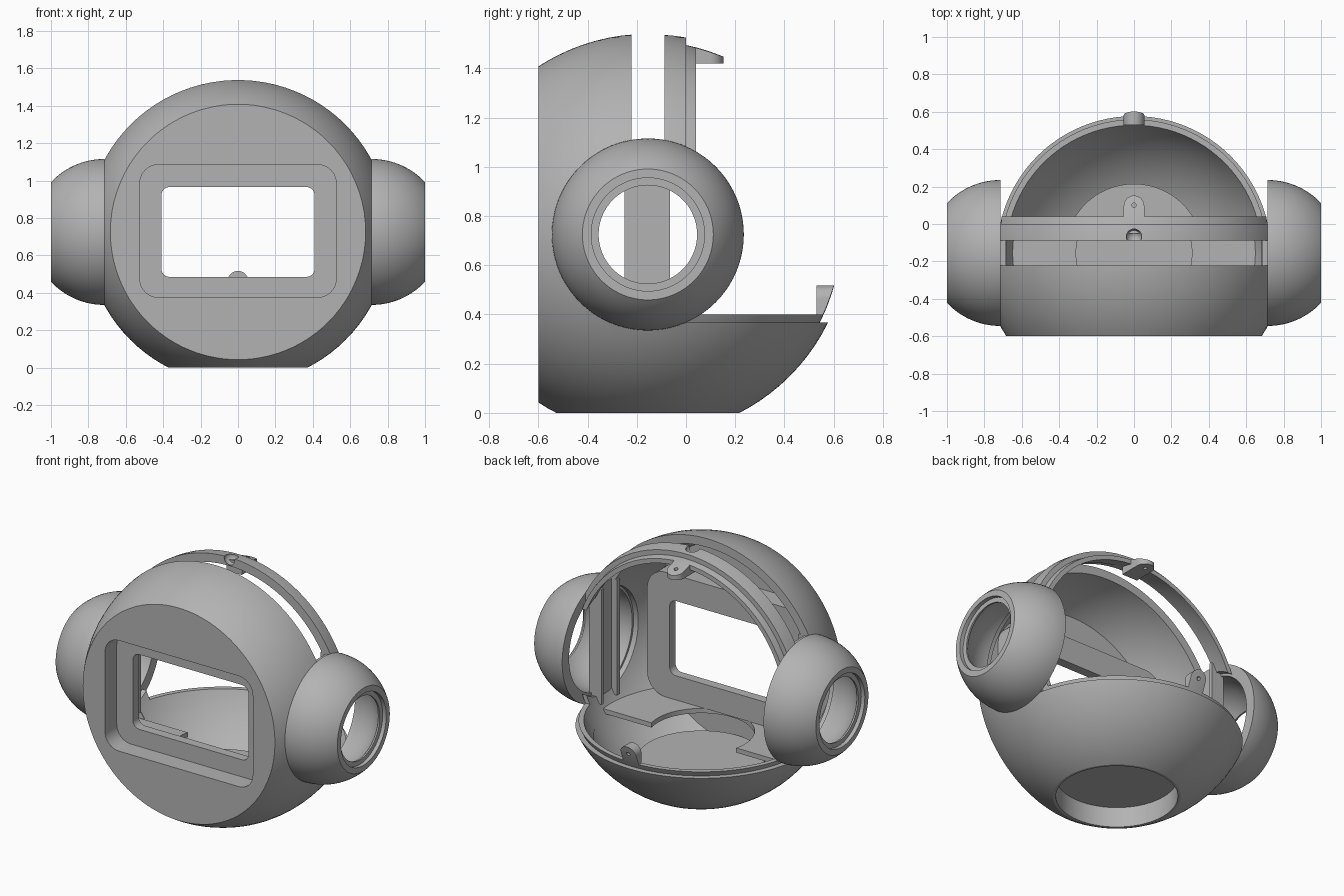
import bpy, bmesh, math
from mathutils import Vector

if "Cube" in bpy.data.objects:
    bpy.data.objects.remove(bpy.data.objects["Cube"])

GREY = (0.45, 0.45, 0.45, 1)
mat = bpy.data.materials.new("plain grey")
mat.use_nodes = True
mat.diffuse_color = GREY
mat.node_tree.nodes["Principled BSDF"].inputs["Base Color"].default_value = GREY

CY, CZ = -0.155, 0.725          # centre of the spherical body
R_OUT, R_LIP, R_IN = 0.815, 0.785, 0.76
SIDE = 0.715                    # flat sides where the ear cups sit
BIG = 3


def make(name, bm):
    bmesh.ops.recalc_face_normals(bm, faces=bm.faces)
    mesh = bpy.data.meshes.new(name)
    bm.to_mesh(mesh)
    bm.free()
    mesh.materials.append(mat)
    obj = bpy.data.objects.new(name, mesh)
    bpy.context.collection.objects.link(obj)
    return obj


def ball(name, radius, centre=(0, CY, CZ), seg=96):
    bm = bmesh.new()
    bmesh.ops.create_uvsphere(bm, u_segments=seg, v_segments=seg // 2, radius=radius)
    bmesh.ops.translate(bm, verts=bm.verts, vec=centre)
    return make(name, bm)


def arc(cx, cy, r, start, end, n):
    steps = [math.radians(start + (end - start) * i / n) for i in range(n + 1)]
    return [(cx + r * math.cos(a), cy + r * math.sin(a)) for a in steps]


def rounded(cx, cy, hw, hh, r):
    pts = []
    for k, (sx, sy) in enumerate([(1, 1), (-1, 1), (-1, -1), (1, -1)]):
        pts += arc(cx + sx * (hw - r), cy + sy * (hh - r), r, 90 * k, 90 * k + 90, 10)
    return pts


def prism(name, pts, axis, a, b):
    """Extrude a 2D outline from a to b along the given axis."""
    place = {"x": lambda u, v, w: (w, u, v),
             "y": lambda u, v, w: (u, w, v),
             "z": lambda u, v, w: (u, v, w)}[axis]
    bm = bmesh.new()
    face = bm.faces.new([bm.verts.new(place(u, v, a)) for u, v in pts])
    new = bmesh.ops.extrude_face_region(bm, geom=[face])["geom"]
    bmesh.ops.translate(bm, vec=place(0, 0, b - a),
                        verts=[g for g in new if isinstance(g, bmesh.types.BMVert)])
    return make(name, bm)


def rod(name, u, v, r, axis, a, b):
    return prism(name, arc(u, v, r, 0, 354.375, 63), axis, a, b)


def box(name, x, y, z):
    return prism(name, [(x[0], y[0]), (x[1], y[0]), (x[1], y[1]), (x[0], y[1])], "z", *z)


def carve(obj, cutter, op="DIFFERENCE"):
    mod = obj.modifiers.new("carve", "BOOLEAN")
    mod.operation, mod.solver, mod.object = op, "EXACT", cutter
    bpy.context.view_layer.objects.active = obj
    bpy.ops.object.modifier_apply(modifier=mod.name)
    bpy.data.objects.remove(cutter)
    return obj


def cut_box(obj, x=(-BIG, BIG), y=(-BIG, BIG), z=(-BIG, BIG)):
    return carve(obj, box("cutter", x, y, z))


def side_cuts(obj):
    for s in (-1, 1):
        cut_box(obj, x=sorted((s * SIDE, s * BIG)))
    carve(obj, rod("cutter", CY, CZ, 0.335, "x", -BIG, BIG))


# Hollow body with flat front, base and sides
body = ball("body_shell", R_OUT)
cavity = cut_box(ball("cutter", R_IN), y=(-BIG, -0.55))
carve(body, cavity)
cut_box(body, y=(-BIG, -0.6))
cut_box(body, z=(-BIG, 0))
side_cuts(body)
# Open back quadrant and the narrow slot over the top
cut_box(body, y=(0, BIG), z=(0.367, BIG))
cut_box(body, y=(-0.222, -0.087), z=(0.42, BIG))
# Window recess, base opening and the round notch behind the slot
RECESS = rounded(0, 0.73, 0.525, 0.355, 0.1)
carve(body, prism("cutter", RECESS, "y", -1, -0.5))
carve(body, rod("cutter", 0, CY, 0.355, "z", -1, 0.3))
carve(body, ball("cutter", 0.042, (0, -0.068, 1.525), 24))

# Stepped window frame behind the front face
frame = prism("window_frame", rounded(0, 0.73, 0.57, 0.4, 0.13), "y", -0.57, -0.42)
carve(frame, prism("cutter", RECESS, "y", -1, -0.48))
carve(frame, prism("cutter", rounded(0, 0.725, 0.41, 0.24, 0.045), "y", -1, 0))

# Thin lip round the back opening
lip = ball("opening_lip", R_LIP)
carve(lip, ball("cutter", R_IN - 0.003))
cut_box(lip, y=(-BIG, -0.05))
cut_box(lip, z=(-BIG, 0.3))
cut_box(lip, y=(0.04, BIG), z=(0.4, BIG))
side_cuts(lip)

# Screw tabs at the top and back of the opening
TAB = 0.055
top_tab = prism("top_tab", [(TAB, -0.04)] + arc(0, 0.097, TAB, 0, 180, 16) + [(-TAB, -0.04)],
                "z", 1.42, 1.6)
carve(top_tab, ball("cutter", R_LIP), "INTERSECT")
carve(top_tab, rod("cutter", 0, 0.1, 0.012, "z", 1, 2))
back_tab = prism("back_tab", [(TAB, 0.37)] + arc(0, 0.462, TAB, 0, 180, 16) + [(-TAB, 0.37)],
                 "y", 0.53, 0.7)
carve(back_tab, ball("cutter", R_LIP), "INTERSECT")
carve(back_tab, rod("cutter", 0, 0.465, 0.012, "y", 0, 1))

# Inner shelf with a round cutout
shelf = rod("inner_shelf", 0, CY, 0.68, "z", 0.3, 0.33)
cut_box(shelf, y=(-0.08, BIG))
cut_box(shelf, y=(-BIG, -0.57))
carve(shelf, rod("cutter", 0, CY, 0.31, "z", 0, 1))

# Raised floor over a round pocket in the base
floor = rod("base_pocket", 0, CY, 0.37, "z", 0, 0.16)
carve(floor, rod("cutter", 0, CY, 0.355, "z", -1, 0.13))

# Hollow ear cups with stepped openings, and the channel bars behind them
for side, s in (("left", 1), ("right", -1)):
    outline = arc(0, 0, 0.39, 90, 43, 20)
    outline += [(0.285, 0.23), (0.26, 0.23), (0.26, 0.2)]
    outline += arc(0, 0, 0.32, 38.7, 90, 16)
    bm = bmesh.new()
    ring = [bm.verts.new((s * (SIDE + x), CY, CZ + r)) for x, r in outline]
    edges = [bm.edges.new((ring[i - 1], v)) for i, v in enumerate(ring)]
    bmesh.ops.spin(bm, geom=ring + edges, cent=(0, CY, CZ), axis=(1, 0, 0),
                   angle=math.tau, steps=80, use_merge=True)
    bmesh.ops.remove_doubles(bm, verts=bm.verts, dist=0.0001)
    make(side + "_ear_cup", bm)

    def bar(name, x0, x1, y0, y1):
        return box(side + name, sorted((s * x0, s * x1)), (y0, y1), (0.36, 1.1))
    bar("_channel_bar", 0.685, 0.733, -0.25, -0.065)
    bar("_channel_front_rail", 0.645, 0.685, -0.25, -0.222)
    bar("_channel_back_rail", 0.645, 0.685, -0.087, -0.065)

# Smooth curved faces while keeping edges crisp
bpy.ops.object.select_all(action="DESELECT")
for obj in bpy.context.scene.objects:
    if obj.type == "MESH":
        obj.select_set(True)
        bpy.context.view_layer.objects.active = obj
bpy.ops.object.shade_smooth_by_angle(angle=math.radians(25))
